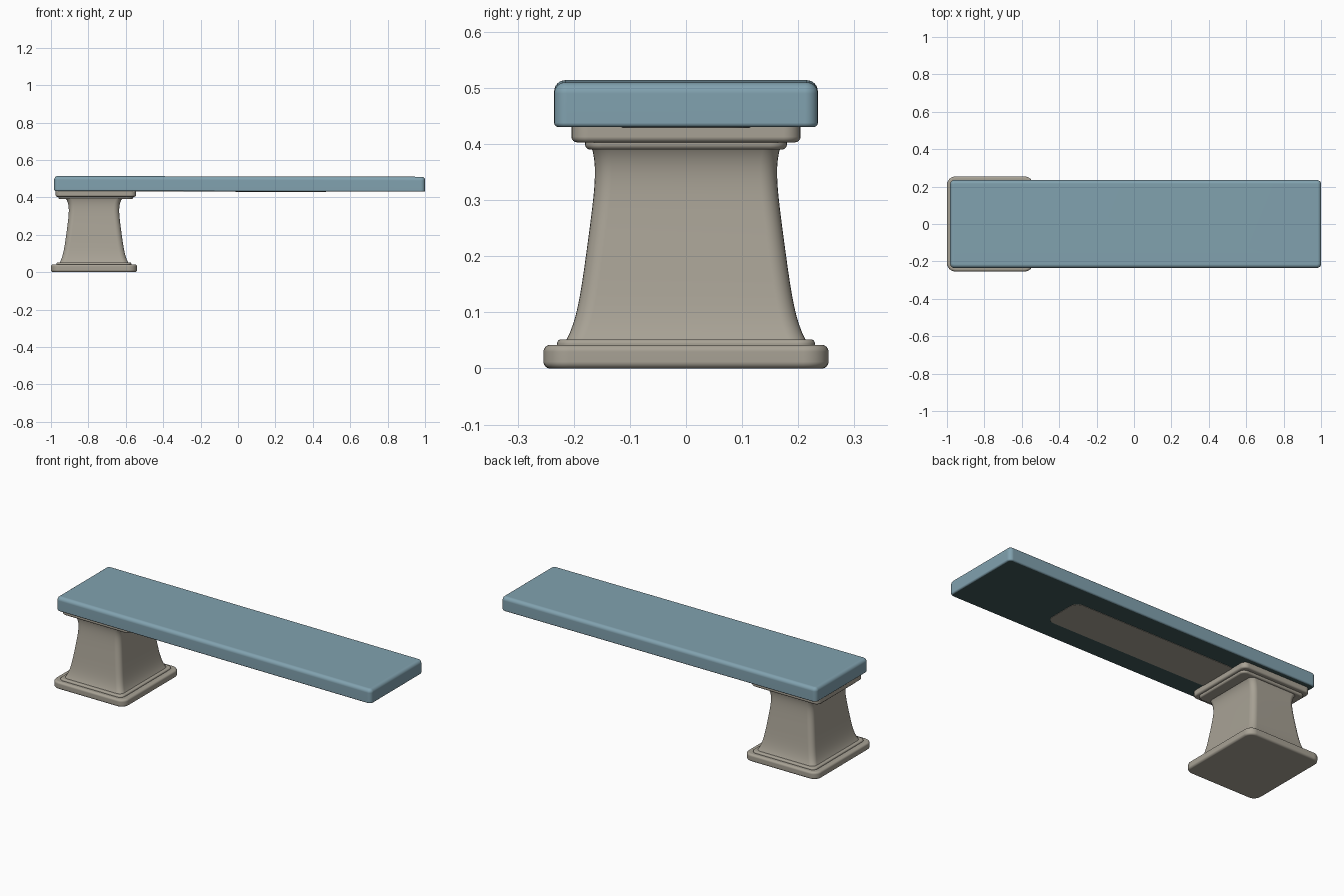
import bpy, bmesh, math

cube = bpy.data.objects.get("Cube")
if cube:
    bpy.data.objects.remove(cube)

STEPS = 6
QUARTER = [i / STEPS * math.pi / 2 for i in range(STEPS + 1)]
SIGNS = ((1, 1), (-1, 1), (-1, -1), (1, -1))


def material(name, *rgb):
    mat = bpy.data.materials.new(name)
    mat.use_nodes = True
    mat.diffuse_color = (*rgb, 1)
    shader = mat.node_tree.nodes["Principled BSDF"]
    shader.inputs["Base Color"].default_value = mat.diffuse_color
    return mat


stone = material("warm grey stone", 0.39, 0.36, 0.3)
blue = material("pale blue", 0.22, 0.36, 0.43)
dark = material("dark teal underside", 0.05, 0.1, 0.1)


def outline(half_x, half_y, radius):
    """Rounded rectangle, counter-clockwise."""
    points = []
    for quadrant, (sign_x, sign_y) in enumerate(SIGNS):
        for turn in QUARTER:
            angle = turn + quadrant * math.pi / 2
            points.append((sign_x * (half_x - radius) + radius * math.cos(angle),
                           sign_y * (half_y - radius) + radius * math.sin(angle)))
    return points


def loft(name, rings, centre_x, side, underside):
    """Stack rounded rectangles (z, half x, half y, corner radius) into a solid."""
    bm = bmesh.new()
    loops = []
    for z, half_x, half_y, radius in rings:
        loops.append([bm.verts.new((x, y, z)) for x, y in outline(half_x, half_y, radius)])
    for low, high in zip(loops, loops[1:]):
        for i in range(len(low)):
            bm.faces.new((low[i - 1], low[i], high[i], high[i - 1]))
    bm.faces.new(loops[-1])
    bottom = bm.faces.new(reversed(loops[0]))
    bottom.material_index = 1

    mesh = bpy.data.meshes.new(name)
    bm.to_mesh(mesh)
    bm.free()
    mesh.materials.append(side)
    mesh.materials.append(underside)
    obj = bpy.data.objects.new(name, mesh)
    bpy.context.collection.objects.link(obj)
    obj.location.x = centre_x
    bpy.ops.object.select_all(action='DESELECT')
    obj.select_set(True)
    bpy.context.view_layer.objects.active = obj
    bpy.ops.object.shade_smooth_by_angle(angle=math.radians(40))
    normals = obj.modifiers.new("even_normals", 'WEIGHTED_NORMAL')
    normals.keep_sharp = True
    return obj


def slab(name, centre_x, half_x, half_y, bottom, top, radius, low_edge, high_edge,
         side=stone, underside=stone):
    """Flat block with rounded corners and quarter-round lower and upper edges."""
    rings = []
    for edge, base, up, turns in ((low_edge, bottom, 1, QUARTER),
                                  (high_edge, top, -1, QUARTER[::-1])):
        for turn in turns:
            inset = edge * (1 - math.sin(turn))
            z = base + up * edge * (1 - math.cos(turn))
            rings.append((z, half_x - inset, half_y - inset, radius - inset))
    return loft(name, rings, centre_x, side, underside)


def column(name, centre_x, bottom, top, radius, count):
    """Straight taper that flares out sharply at the foot and the neck."""
    rings = []
    for i in range(count + 1):
        t = i / count
        foot, neck = (1 - t) ** 10, t ** 10
        half_x = 0.17 - 0.05 * t + 0.02 * foot + 0.045 * neck
        half_y = 0.2 - 0.05 * t + 0.02 * foot + 0.025 * neck
        rings.append((bottom + t * (top - bottom), half_x, half_y, radius))
    return loft(name, rings, centre_x, stone, stone)


# Pedestal: foot slab, low step, flared column, lip and cap
slab("foot_slab", -0.77, 0.23, 0.254, 0, 0.042, 0.045, 0.012, 0.012)
slab("foot_step", -0.77, 0.2, 0.23, 0.03, 0.052, 0.03, 0.008, 0.008)
column("column", -0.77, 0.04, 0.41, 0.03, 30)
slab("cap_lip", -0.76, 0.2, 0.18, 0.39, 0.41, 0.03, 0.01, 0.005)
slab("cap", -0.76, 0.215, 0.204, 0.403, 0.44, 0.03, 0.01, 0.005)

# Long board with a soft top edge, and the panel painted on its dark underside
board = slab("board", 0.008, 0.992, 0.235, 0.432, 0.512, 0.023, 0.008, 0.02, blue, dark)
panel = slab("underside_panel", -0.05, 0.52, 0.115, 0.43, 0.434, 0.045, 0.001, 0.001)
for part in (board, panel):
    part.rotation_euler.y = 0.002
